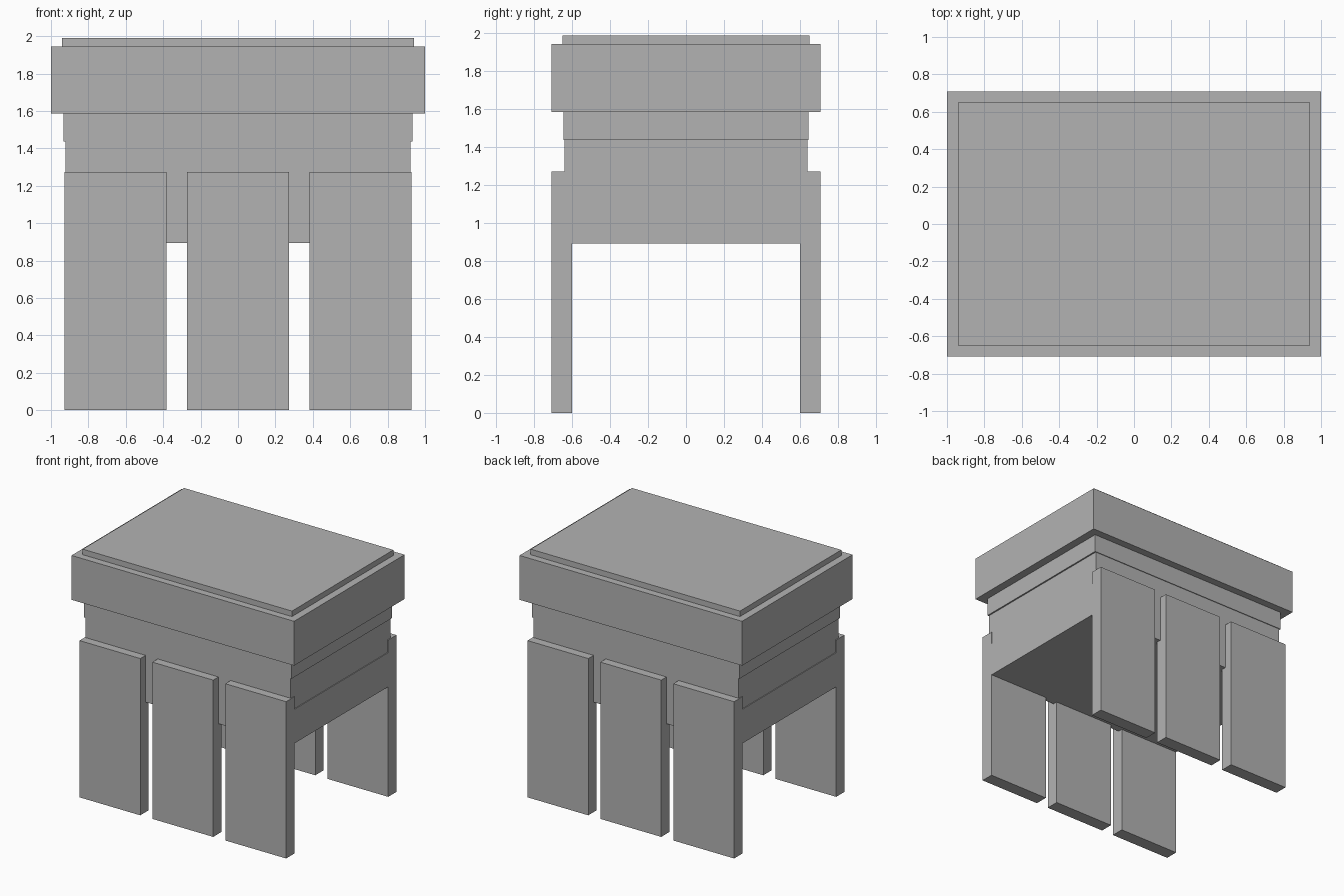
import bpy

if "Cube" in bpy.data.objects:
    bpy.data.objects.remove(bpy.data.objects["Cube"])

grey = bpy.data.materials.new("plain grey")
grey.diffuse_color = (0.45, 0.45, 0.45, 1)
grey.use_nodes = True
grey.node_tree.nodes["Principled BSDF"].inputs["Base Color"].default_value = grey.diffuse_color


def box(name, x0, x1, y0, y1, z0, z1):
    """Axis-aligned box between two corners."""
    bpy.ops.mesh.primitive_cube_add(size=1)
    ob = bpy.context.object
    ob.name = name
    ob.location = ((x0 + x1) / 2, (y0 + y1) / 2, (z0 + z1) / 2)
    ob.scale = (x1 - x0, y1 - y0, z1 - z0)
    bpy.ops.object.transform_apply(location=True, rotation=False, scale=True)
    ob.data.materials.append(grey)
    return ob


def centred(name, hx, hy, z0, z1):
    return box(name, -hx, hx, -hy, hy, z0, z1)


# Stacked top: raised panel, thick slab and stepped neck
centred("top_panel", 0.94, 0.65, 1.945, 1.99)
centred("top_slab", 1.0, 0.708, 1.585, 1.945)
centred("neck", 0.933, 0.646, 1.437, 1.585)

# Body with flush boards between the end legs
centred("body", 0.921, 0.64, 0.893, 1.437)
for name, s in (("right_side_board", 1), ("left_side_board", -1)):
    xa, xb = sorted((s * 0.91, s * 0.927))
    box(name, xa, xb, -0.602, 0.602, 0.893, 1.17)

# Three slab legs on the front and three on the back
for side, s in (("front", -1), ("back", 1)):
    ya, yb = sorted((s * 0.602, s * 0.708))
    for place, x in (("left", -0.655), ("middle", 0), ("right", 0.655)):
        box(f"{side}_{place}_leg", x - 0.273, x + 0.273, ya, yb, 0, 1.273)
